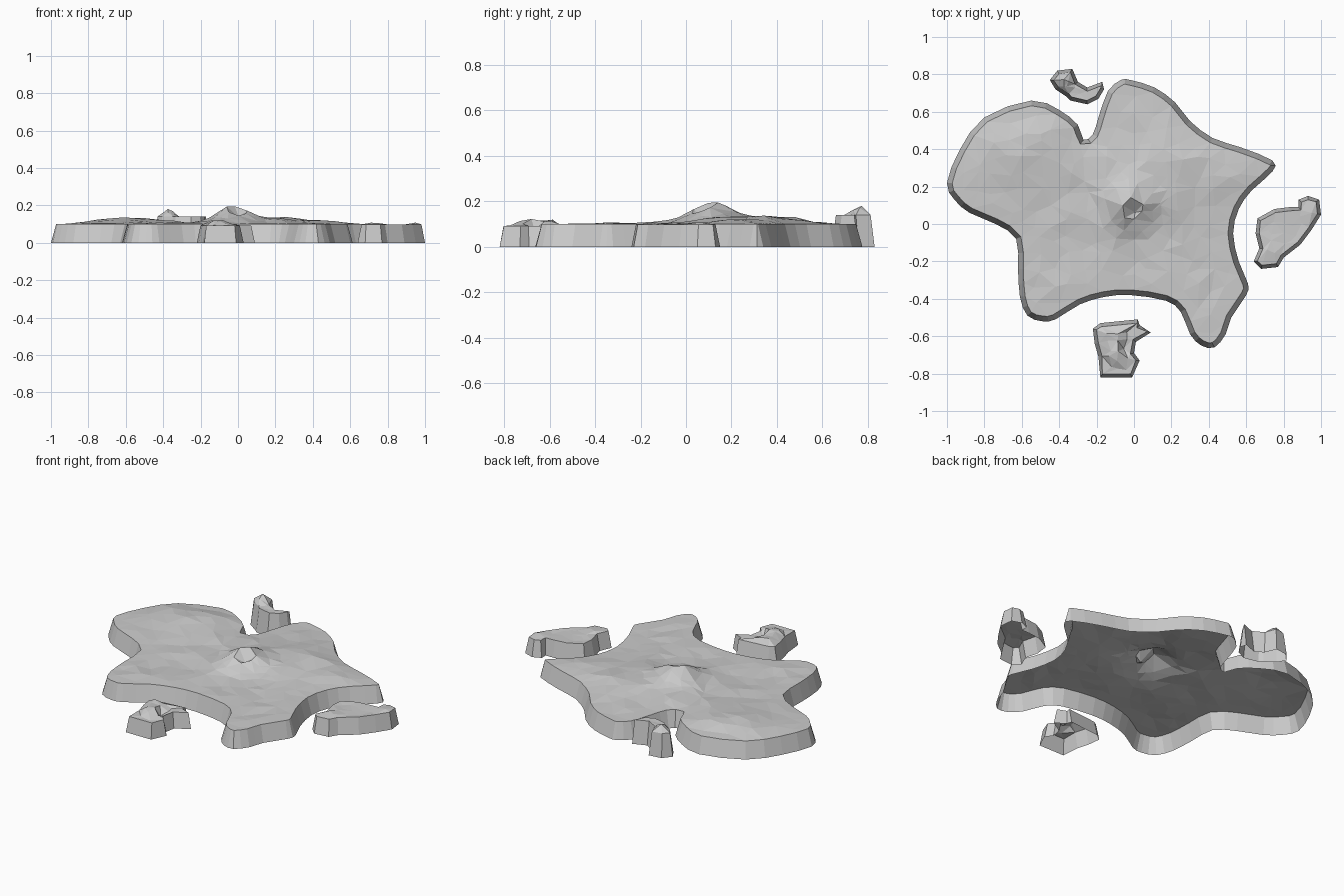
import bpy
import bmesh
import random
from math import exp, hypot
from mathutils import Vector, noise
from mathutils.geometry import delaunay_2d_cdt, intersect_point_line

random.seed(4)
if "Cube" in bpy.data.objects:
    bpy.data.objects.remove(bpy.data.objects["Cube"], do_unlink=True)

stone = bpy.data.materials.new("stone_grey")
stone.use_nodes = True
GREY = (0.6, 0.6, 0.6, 1)
stone.diffuse_color = GREY
stone.node_tree.nodes["Principled BSDF"].inputs["Base Color"].default_value = GREY


def smooth_loop(points):
    """Add one rounded midpoint between each pair of neighbours."""
    result = []
    count = len(points)
    for i, p in enumerate(points):
        before, after, beyond = points[i - 1], points[(i + 1) % count], points[(i + 2) % count]
        result += [p, (p + after) * 0.5625 - (before + beyond) * 0.0625]
    return result


def inset_loop(points, width):
    """Move a clockwise outline inward by the given width."""
    result = []
    count = len(points)
    for i, p in enumerate(points):
        along = (points[(i + 1) % count] - points[i - 1]).normalized()
        result.append(p + Vector((along.y, -along.x)) * width)
    return result


def is_inside(p, loop):
    inside = False
    for i, b in enumerate(loop):
        a = loop[i - 1]
        if (a.y > p.y) != (b.y > p.y):
            if p.x < a.x + (b.x - a.x) * (p.y - a.y) / (b.y - a.y):
                inside = not inside
    return inside


def edge_distance(p, loop):
    best = 10.0
    for i, b in enumerate(loop):
        near, t = intersect_point_line(p, loop[i - 1], b)
        t = min(1, max(0, t))
        best = min(best, (p - loop[i - 1].lerp(b, t)).length)
    return best


def build_island(name, outline, rim_z, bevel, spacing, fade, rough, bumps, rounded=False):
    """Open-bottomed plateau: leaning cliff, then a faceted top with bumps."""
    base = [Vector(p) for p in outline]
    if rounded:
        base = smooth_loop(base)
    rim = inset_loop(base, bevel)

    def height(p):
        rise = 0
        for x, y, rx, ry, h in bumps:
            rise += h * exp(-((p.x - x) / rx) ** 2 - ((p.y - y) / ry) ** 2)
        rise += rough * noise.noise(Vector((p.x * 9, p.y * 9, 0.5)))
        return rim_z + rise * min(1, edge_distance(p, rim) / fade)

    # scattered points inside the rim, denser around the summit
    inner = []
    steps = int(2 / spacing)
    for i in range(-steps, steps + 1):
        for j in range(-steps, steps + 1):
            p = Vector((i + random.uniform(-.35, .35), j + random.uniform(-.35, .35))) * spacing
            if is_inside(p, rim) and edge_distance(p, rim) > spacing * 0.4:
                inner.append(p)
                if rounded and hypot(p.x, p.y - .08) < 0.22:
                    inner.append(p + Vector((spacing, spacing)) * 0.5)

    border = list(range(len(rim)))
    verts, _, faces, *_ = delaunay_2d_cdt(rim + inner, [], [border], 1, 1e-5)

    bm = bmesh.new()
    top = [bm.verts.new((p.x, p.y, height(p))) for p in verts]
    for f in faces:
        bm.faces.new([top[i] for i in f])

    # cliff walls
    upper = [bm.verts.new((p.x, p.y, rim_z)) for p in rim]
    lower = [bm.verts.new((p.x, p.y, 0)) for p in base]
    for i in border:
        bm.faces.new((lower[i - 1], upper[i - 1], upper[i], lower[i]))
    bmesh.ops.remove_doubles(bm, verts=bm.verts, dist=1e-4)
    bmesh.ops.recalc_face_normals(bm, faces=bm.faces)
    if sum(f.normal.z * f.calc_area() for f in bm.faces) < 0:
        bmesh.ops.reverse_faces(bm, faces=bm.faces)

    mesh = bpy.data.meshes.new(name)
    bm.to_mesh(mesh)
    bm.free()
    mesh.materials.append(stone)
    bpy.context.collection.objects.link(bpy.data.objects.new(name, mesh))


# main island: round western lobe, northern lobe and three pointed capes
main_outline = [
    (-1, .22), (-.93, .4), (-.8, .57), (-.55, .66), (-.4, .61), (-.3, .53), (-.27, .45),
    (-.22, .48), (-.19, .57), (-.14, .71), (-.07, .77), (-.02, .77), (.11, .73), (.22, .65),
    (.3, .55), (.42, .46), (.57, .41), (.74, .34), (.74, .28), (.63, .18), (.56, .08),
    (.53, -.05), (.56, -.2), (.61, -.32), (.6, -.38), (.52, -.5), (.49, -.59), (.43, -.66),
    (.36, -.65), (.3, -.59), (.25, -.47), (.17, -.41), (-.02, -.38), (-.16, -.39), (-.29, -.43),
    (-.42, -.51), (-.49, -.52), (-.57, -.49), (-.61, -.39), (-.62, -.24), (-.63, -.08),
    (-.74, 0), (-.88, .06), (-.96, .13)]
build_island("main_island", main_outline, .1, .028, .085, .1, .012, [
    (-.6, .38, .28, .25, .03),     # western rise
    (.2, .3, .32, .25, .033),      # eastern highland
    (-.03, .1, .12, .13, .085),    # summit
    (.0, .06, .035, .035, -.05),   # crater
], rounded=True)

# small outlying islets
north_outline = [
    (-.45, .77), (-.41, .82), (-.33, .83), (-.3, .76), (-.25, .73), (-.17, .76),
    (-.16, .72), (-.19, .67), (-.25, .64), (-.34, .66), (-.36, .68), (-.42, .72)]
build_island("north_islet", north_outline, .14, .02, .035, .02, .008,
             [(-.37, .77, .045, .045, .04)])

south_outline = [
    (-.22, -.56), (-.18, -.53), (.02, -.51), (.03, -.54), (.09, -.58), (.01, -.63),
    (0, -.69), (.03, -.73), (-.01, -.82), (-.18, -.82), (-.19, -.71), (-.21, -.64)]
build_island("south_islet", south_outline, .092, .02, .045, .025, .01, [
    (-.12, -.6, .05, .04, .035), (-.1, -.7, .05, .04, .04), (-.05, -.65, .025, .025, -.05)])

east_outline = [
    (.65, -.05), (.66, .03), (.75, .08), (.83, .09), (.88, .09), (.88, .13), (.93, .15),
    (.99, .13), (1, .05), (.95, -.03), (.89, -.11), (.8, -.18), (.77, -.23), (.68, -.24),
    (.64, -.2), (.67, -.13)]
build_island("east_islet", east_outline, .098, .02, .05, .025, .006, [
    (.71, -.18, .05, .05, .02), (.94, .1, .05, .06, .015)])
